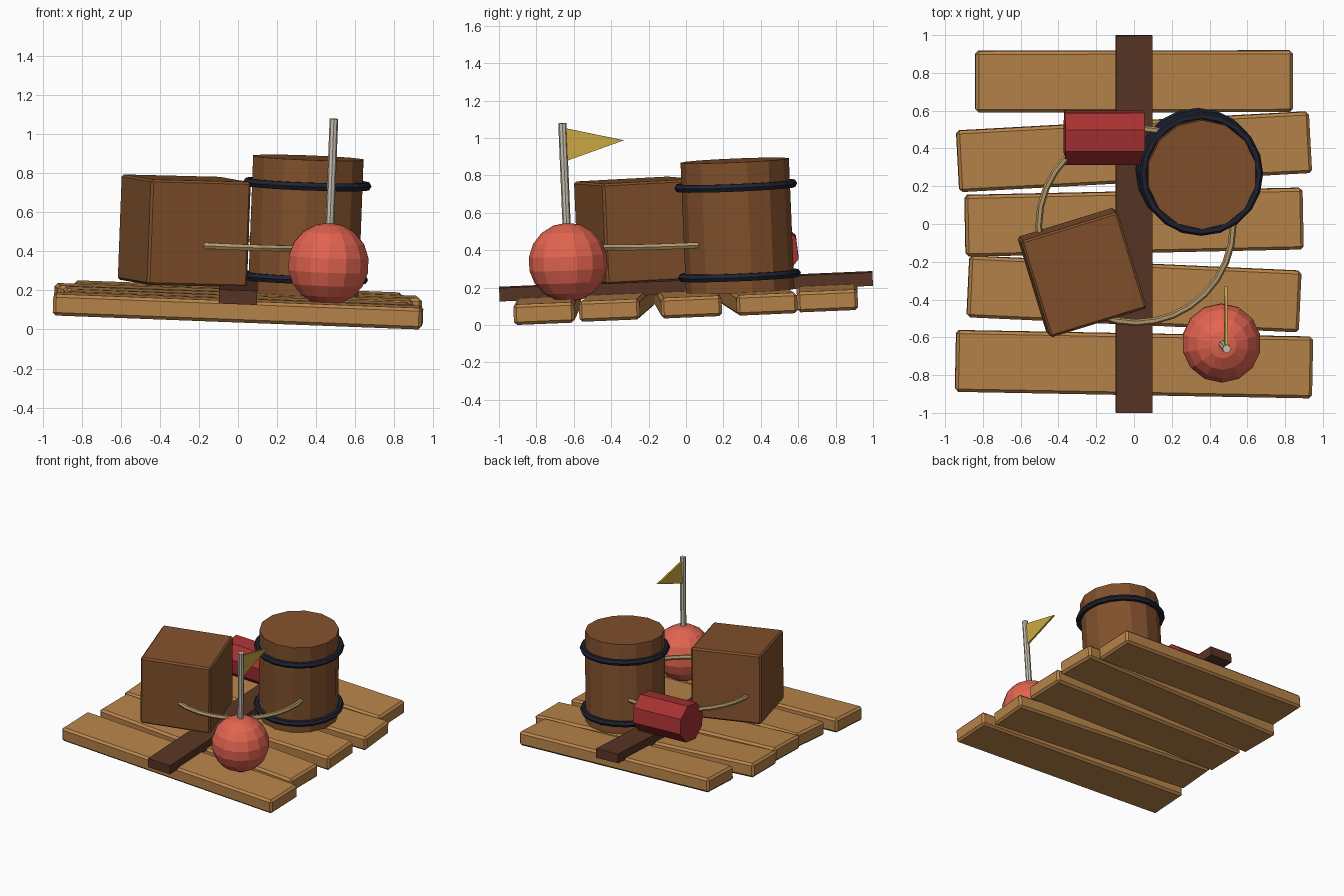
import bpy, bmesh, math
from mathutils import Matrix, Vector

if "Cube" in bpy.data.objects:
    bpy.data.objects.remove(bpy.data.objects["Cube"])

# whole raft lists gently: left and back sides ride high
TILT = Matrix.Rotation(math.radians(2.4), 4, 'X') @ Matrix.Rotation(math.radians(2.15), 4, 'Y')


def mat(name, r, g, b):
    m = bpy.data.materials.new(name)
    lin = [((c / 255 + 0.055) / 1.055) ** 2.4 for c in (r, g, b)]
    m.diffuse_color = (*lin, 1)
    m.use_nodes = True
    m.node_tree.nodes["Principled BSDF"].inputs["Base Color"].default_value = m.diffuse_color
    return m


PLANK = mat("light wood", 184, 132, 74)
DARK = mat("dark wood", 88, 53, 36)
BROWN = mat("brown wood", 130, 81, 44)
IRON = mat("dark iron", 30, 34, 48)
RED = mat("deep red", 168, 50, 50)
CORAL = mat("coral", 226, 100, 80)
POLE = mat("pale grey", 200, 194, 178)
ROPE = mat("rope tan", 180, 152, 104)
FLAG = mat("ochre", 206, 170, 66)


def finish(name, bm, material, loc, rot=Matrix()):
    """Turn a bmesh into a flat-shaded object placed on the listing raft."""
    bmesh.ops.recalc_face_normals(bm, faces=bm.faces)
    me = bpy.data.meshes.new(name)
    bm.to_mesh(me)
    bm.free()
    me.materials.append(material)
    ob = bpy.data.objects.new(name, me)
    bpy.context.collection.objects.link(ob)
    ob.matrix_world = Matrix.Translation(loc) @ TILT @ rot
    return ob


def box(name, size, loc, material, yaw=0.0, bevel=0.0):
    bm = bmesh.new()
    bmesh.ops.create_cube(bm, size=1)
    bmesh.ops.scale(bm, vec=size, verts=bm.verts)
    if bevel:
        bmesh.ops.bevel(bm, geom=bm.edges[:], offset=bevel, segments=1, affect='EDGES')
    return finish(name, bm, material, loc, Matrix.Rotation(yaw, 4, 'Z'))


def cylinder(name, sides, r, h, loc, material, rot=Matrix()):
    bm = bmesh.new()
    bmesh.ops.create_cone(bm, cap_ends=True, segments=sides, radius1=r, radius2=r, depth=h)
    return finish(name, bm, material, loc, rot)


def ring(name, R, r, n, k, loc, material):
    bm = bmesh.new()
    vs = []
    for i in range(n):
        a = math.tau * i / n
        for j in range(k):
            b = math.tau * j / k
            d = R + r * math.cos(b)
            vs.append(bm.verts.new((d * math.cos(a), d * math.sin(a), r * math.sin(b))))
    for i in range(n):
        for j in range(k):
            i2, j2 = (i + 1) % n, (j + 1) % k
            bm.faces.new([vs[i * k + j], vs[i2 * k + j], vs[i2 * k + j2], vs[i * k + j2]])
    return finish(name, bm, material, loc)


# deck planks: y centre, length, slope in plan
for i, (y, length, slope) in enumerate([(0.755, 1.68, 0.0), (0.383, 1.87, 0.053),
                                        (0.01, 1.79, 0.02), (-0.37, 1.76, -0.047),
                                        (-0.742, 1.89, -0.02)]):
    box(f"deck_plank_{i + 1}", (length, 0.325, 0.11), (0, y, 0.128 + 0.042 * y),
        PLANK, math.atan(slope), 0.016)

# cross beam
box("cross_beam", (0.195, 1.998, 0.072), (0, 0, 0.207), DARK)

# crate
box("crate", (0.535, 0.535, 0.54), (-0.275, -0.257, 0.505), BROWN, math.radians(17), 0.012)

# barrel with two iron hoops
barrel_mid = Vector((0.347, 0.275, 0.53))
axis = TILT.to_3x3() @ Vector((0, 0, 1))
cylinder("barrel", 14, 0.29, 0.70, barrel_mid, BROWN)
for name, dz in (("lower_hoop", -0.265), ("upper_hoop", 0.215)):
    ring(name, 0.306, 0.023, 20, 6, barrel_mid + axis * dz, IRON)

# red canister lying across the beam
cylinder("canister", 8, 0.15, 0.42, (-0.158, 0.457, 0.40), RED,
         Matrix.Rotation(math.radians(27), 4, 'X') @ Matrix.Rotation(math.pi / 2, 4, 'Y'))

# rope loop
ring("rope_loop", 0.515, 0.018, 32, 6, (0.01, -0.008, 0.443), ROPE)

# round buoy
buoy = Vector((0.463, -0.63, 0.335))
bm = bmesh.new()
bmesh.ops.create_uvsphere(bm, u_segments=14, v_segments=9, radius=0.212)
finish("buoy", bm, CORAL, buoy)

# flag pole
cylinder("flag_pole", 8, 0.022, 0.60, buoy + axis * 0.445, POLE)

# pennant: thin triangular prism
bm = bmesh.new()
pts = [(0.005, 0.72), (0.325, 0.64), (0.005, 0.54)]
a, b = [[bm.verts.new((x, y, z)) for y, z in pts] for x in (-0.007, 0.007)]
bm.faces.new(a)
bm.faces.new(b)
for i in range(3):
    j = (i + 1) % 3
    bm.faces.new([a[i], a[j], b[j], b[i]])
finish("pennant", bm, FLAG, buoy)
